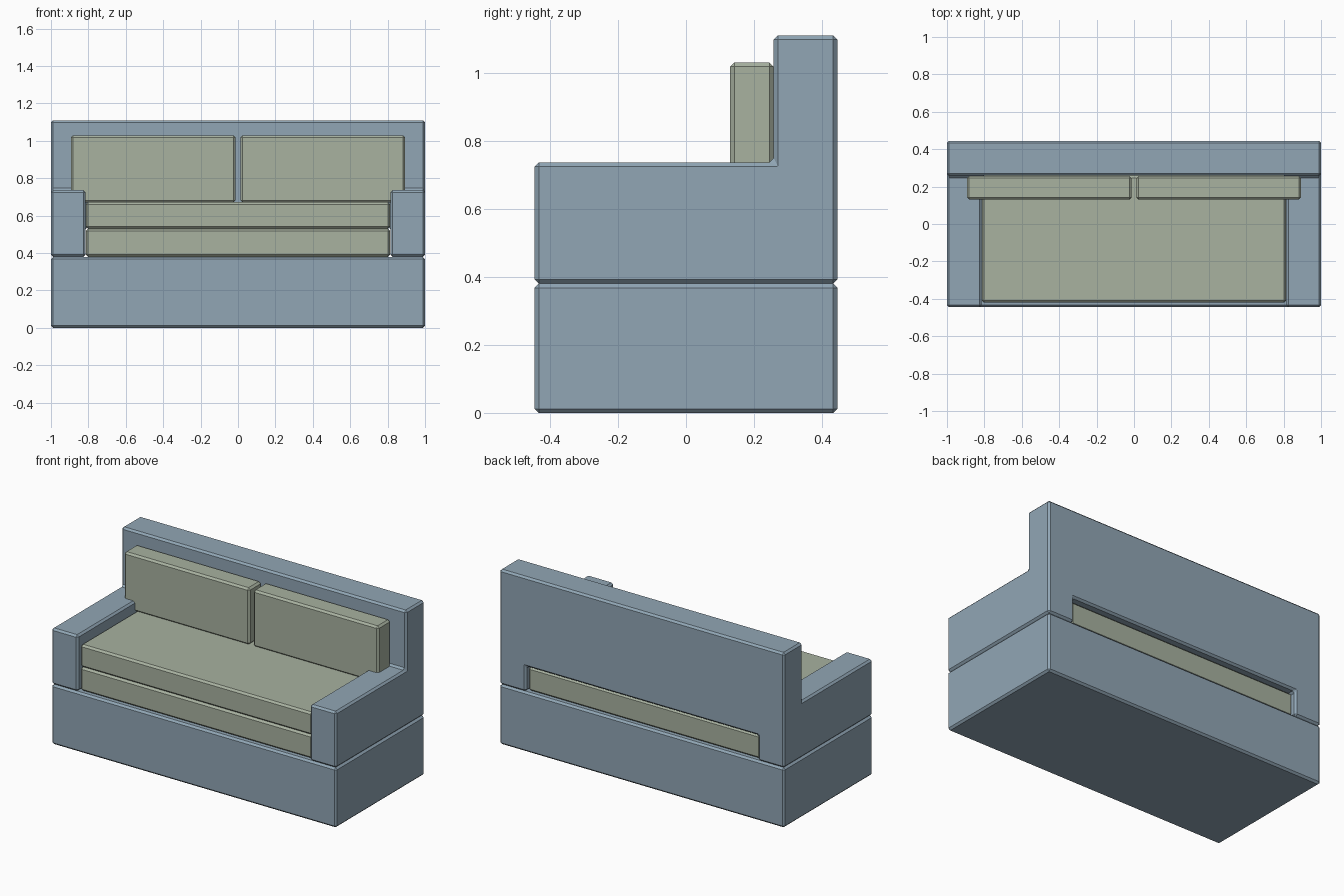
import bpy, bmesh
from itertools import product

if "Cube" in bpy.data.objects:
    bpy.data.objects.remove(bpy.data.objects["Cube"])


def material(name, rgb):
    m = bpy.data.materials.new(name)
    m.diffuse_color = (*rgb, 1)
    m.use_nodes = True
    m.node_tree.nodes["Principled BSDF"].inputs["Base Color"].default_value = m.diffuse_color
    return m


BLUE = material("blue_grey_fabric", (0.283, 0.381, 0.462))
GREEN = material("sage_fabric", (0.392, 0.445, 0.352))


def solid(name, xs, ys, zs, mat, filled=lambda i, j, k: True):
    """Closed solid from the filled cells of a small grid, with chamfered edges."""
    grid = (xs, ys, zs)
    size = [len(a) - 1 for a in grid]

    def full(c):
        return all(0 <= c[a] < size[a] for a in range(3)) and filled(*c)

    bm = bmesh.new()
    verts = {}

    def vert(c):
        if c not in verts:
            verts[c] = bm.verts.new([grid[a][c[a]] for a in range(3)])
        return verts[c]

    for cell in product(*(range(n) for n in size)):
        if not full(cell):
            continue
        for a, side in product(range(3), (0, 1)):
            beside = list(cell)
            beside[a] += 2 * side - 1
            if full(tuple(beside)):
                continue
            b, c = (a + 1) % 3, (a + 2) % 3
            corners = []
            for u, v in ((0, 0), (1, 0), (1, 1), (0, 1)):
                p = list(cell)
                p[a] += side
                p[b] += u
                p[c] += v
                corners.append(vert(tuple(p)))
            bm.faces.new(corners if side else corners[::-1])
    bmesh.ops.dissolve_limit(bm, angle_limit=0.01, verts=bm.verts[:], edges=bm.edges[:])
    bmesh.ops.recalc_face_normals(bm, faces=bm.faces[:])

    mesh = bpy.data.meshes.new(name)
    bm.to_mesh(mesh)
    bm.free()
    mesh.materials.append(mat)
    ob = bpy.data.objects.new(name, mesh)
    bpy.context.collection.objects.link(ob)
    bevel = ob.modifiers.new("chamfer", "BEVEL")
    bevel.width = 0.012
    bevel.segments = 1
    bevel.limit_method = 'ANGLE'
    return ob


# Plinth
solid("base", (-1, 1), (-0.445, 0.445), (0, 0.38), BLUE)

# Arms and backrest in one piece, with a slot under the backrest
solid("frame", (-1, -0.815, 0.815, 1), (-0.445, 0.258, 0.445),
      (0.38, 0.54, 0.737, 1.11), BLUE,
      lambda i, j, k: (j == 1 and (k > 0 or i != 1)) or (i != 1 and k < 2))

# Seat: the lower mattress runs through the slot, the upper stops at the backrest
solid("lower_mattress", (-0.814, 0.814), (-0.42, 0.42), (0.38, 0.53), GREEN)
solid("seat_cushion", (-0.814, 0.814), (-0.42, 0.258), (0.53, 0.673), GREEN)

# Back cushions
for side, xs in (("left", (-0.893, -0.013)), ("right", (0.013, 0.893))):
    solid(side + "_back_cushion", xs, (0.13, 0.257), (0.67, 1.03), GREEN)
